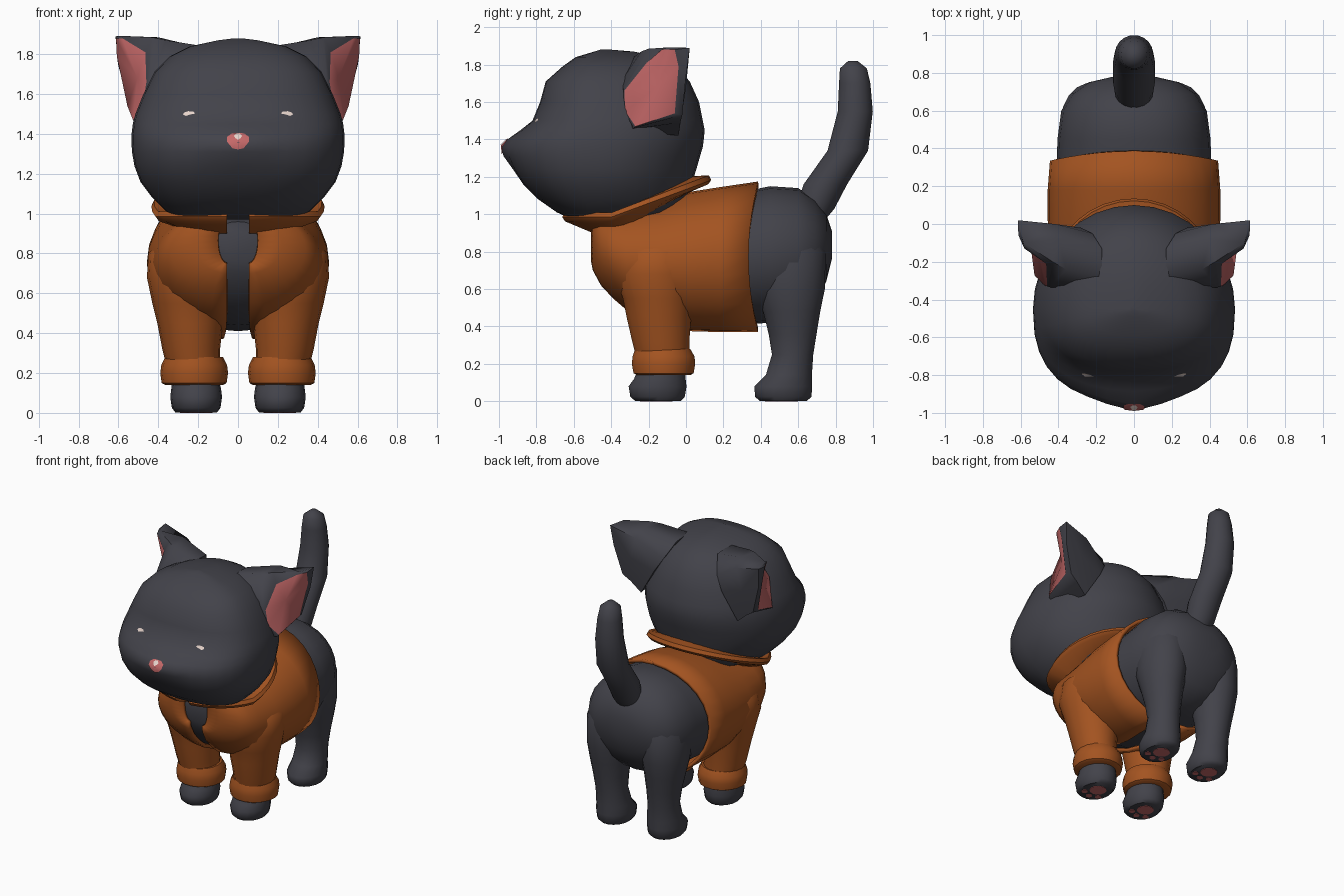
import bpy, bmesh, math
from mathutils import Vector
from mathutils.bvhtree import BVHTree

def material(name, rgb):
    m = bpy.data.materials.new(name)
    m.diffuse_color = (*rgb, 1)
    return m

FUR = material("charcoal fur", (0.055, 0.055, 0.068))
ORANGE = material("orange cloth", (0.37, 0.088, 0.015))
PINK = material("pink skin", (0.56, 0.14, 0.14))
CREAM = material("cream", (0.8, 0.66, 0.6))
N = 18

def finish(bm, name, mats, mirror=False, angle=50, shell=0):
    """Turn a bmesh into a smooth object, optionally mirrored or thickened."""
    bmesh.ops.recalc_face_normals(bm, faces=bm.faces)
    me = bpy.data.meshes.new(name)
    bm.to_mesh(me)
    bm.free()
    for m in mats:
        me.materials.append(m)
    me.polygons.foreach_set("use_smooth", [True] * len(me.polygons))
    me.set_sharp_from_angle(angle=math.radians(angle))
    ob = bpy.data.objects.new(name, me)
    bpy.context.collection.objects.link(ob)
    if shell:
        mod = ob.modifiers.new("thickness", 'SOLIDIFY')
        mod.thickness, mod.offset = shell, -1
    if mirror:
        ob.modifiers.new("mirror", 'MIRROR')
    return ob

def loft(rings, closed=True, caps=True):
    """Skin a list of equal-length point rings."""
    bm = bmesh.new()
    rows = [[bm.verts.new(p) for p in r] for r in rings]
    n = len(rows[0])
    for a, b in zip(rows, rows[1:]):
        for i in range(n if closed else n - 1):
            j = (i + 1) % n
            bm.faces.new((a[i], a[j], b[j], b[i]))
    if caps:
        bm.faces.new(rows[0])
        bm.faces.new(rows[-1])
    return bm

def upright(rows):
    """Horizontal elliptical rings: z, cx, cy, rx, ry."""
    return [[(cx + rx * math.cos(2 * math.pi * i / N), cy + ry * math.sin(2 * math.pi * i / N), z)
             for i in range(N)] for z, cx, cy, rx, ry in rows]

# Head: rings of z, front y, back y, half width; blunt front with a muzzle bump
def head_ring(z, yf, yb, hw, yc=-0.45):
    ring = []
    for i in range(32):
        t = 2 * math.pi * i / 32
        c, s = math.cos(t), math.sin(t)
        e = 0.8 if s < 0 else 1
        x = hw * math.copysign(abs(c) ** e, c)
        y = yc + (yc - yf if s < 0 else yb - yc) * math.copysign(abs(s) ** e, s)
        if s < 0:
            y -= 0.05 * math.exp(-(x / 0.15) ** 2 - ((z - 1.355) / 0.075) ** 2)
        ring.append((x, y, z))
    return ring

head = loft([head_ring(*r) for r in [
    (0.97, -0.60, -0.02, 0.27), (1.01, -0.69, 0.0, 0.36), (1.08, -0.79, 0.01, 0.43),
    (1.16, -0.87, 0.03, 0.49), (1.24, -0.92, 0.055, 0.52), (1.31, -0.94, 0.075, 0.532),
    (1.36, -0.94, 0.09, 0.535), (1.40, -0.92, 0.095, 0.534), (1.45, -0.875, 0.10, 0.528),
    (1.50, -0.82, 0.09, 0.515), (1.60, -0.78, 0.07, 0.475),
    (1.71, -0.75, 0.02, 0.42), (1.79, -0.66, -0.05, 0.34), (1.84, -0.59, -0.14, 0.24),
    (1.87, -0.49, -0.28, 0.10), (1.88, -0.46, -0.40, 0.02)]])
head_tree = BVHTree.FromBMesh(head)
finish(head, "head", [FUR])

# Eyes and nose: thin plates laid on the face
def face_plate(name, outline, lift, mat, mirror=False):
    bm = bmesh.new()
    cx = sum(p[0] for p in outline) / len(outline)
    cz = sum(p[1] for p in outline) / len(outline)
    vs = []
    for x, z in outline + [(cx, cz)]:
        hit = head_tree.ray_cast(Vector((x, -3, z)), Vector((0, 1, 0)))[0]
        vs.append(bm.verts.new(hit - Vector((0, lift, 0))))
    rim, mid = vs[:-1], vs[-1]
    for a, b in zip(rim, rim[1:] + rim[:1]):
        bm.faces.new((a, b, mid))
    finish(bm, name, [mat], mirror)

face_plate("eye", [(0.215, 1.503), (0.24, 1.497), (0.262, 1.49), (0.276, 1.497),
                   (0.272, 1.507), (0.25, 1.514), (0.225, 1.513)], 0.006, CREAM, True)
face_plate("nose", [(0, 1.322), (0.028, 1.328), (0.054, 1.36), (0.056, 1.385), (0.03, 1.403), (0, 1.405),
                    (-0.03, 1.403), (-0.056, 1.385), (-0.054, 1.36), (-0.028, 1.328)], 0.007, PINK)
face_plate("nose_highlight", [(0, 1.37), (0.012, 1.378), (0.02, 1.39), (0.01, 1.402),
                              (-0.01, 1.402), (-0.02, 1.39), (-0.012, 1.378)], 0.011, CREAM)

# Ears: lofted from the skull to a rim, closed by a recessed pink fan
bm = loft([
    [(0.25, -0.36, 1.75), (0.38, -0.34, 1.62), (0.42, -0.30, 1.45), (0.40, -0.04, 1.42),
     (0.28, -0.02, 1.62), (0.22, -0.05, 1.72), (0.17, -0.13, 1.83), (0.17, -0.28, 1.84)],
    [(0.37, -0.34, 1.72), (0.43, -0.335, 1.58), (0.48, -0.29, 1.455), (0.48, -0.03, 1.49),
     (0.46, 0.0, 1.68), (0.42, 0.0, 1.84), (0.40, -0.08, 1.885), (0.36, -0.24, 1.87)],
    [(0.445, -0.335, 1.67), (0.46, -0.33, 1.55), (0.52, -0.28, 1.46), (0.54, -0.02, 1.53),
     (0.60, 0.0, 1.74), (0.615, 0.02, 1.89), (0.585, -0.10, 1.892), (0.43, -0.20, 1.885)],
    [(0.46, -0.33, 1.66), (0.475, -0.325, 1.55), (0.527, -0.27, 1.47), (0.555, -0.06, 1.54),
     (0.608, -0.04, 1.79), (0.612, -0.06, 1.88), (0.58, -0.13, 1.88), (0.465, -0.21, 1.81)]])
bm.faces.ensure_lookup_table()
fan = bmesh.ops.poke(bm, faces=[bm.faces[-1]])
fan["verts"][0].co = (0.505, -0.16, 1.68)
for f in fan["faces"]:
    f.material_index = 1
finish(bm, "ear", [FUR, PINK], mirror=True, angle=55)

# Body: cross-sections of y, bottom, top, half width
def section(y, zb, zt, hw):
    ring = []
    for i in range(24):
        s, c = math.sin(math.pi * i / 12), math.cos(math.pi * i / 12)
        ring.append((hw * math.copysign(abs(s) ** 0.9, s), y, (zb + zt) / 2 - (zt - zb) / 2 * c))
    return ring

finish(loft([section(*r) for r in [
    (-0.485, 0.76, 0.96, 0.13), (-0.46, 0.70, 0.97, 0.23), (-0.42, 0.63, 0.98, 0.30),
    (-0.32, 0.52, 1.01, 0.37), (-0.15, 0.44, 1.04, 0.40), (0.1, 0.41, 1.09, 0.415),
    (0.3, 0.41, 1.12, 0.41), (0.45, 0.42, 1.15, 0.405), (0.6, 0.45, 1.14, 0.385),
    (0.69, 0.53, 1.08, 0.33), (0.75, 0.64, 1.0, 0.24), (0.78, 0.76, 0.91, 0.11)]]), "body", [FUR])

# Jacket: half shell, mirrored; gaps keep the chest and belly open
def jacket_section(y, zb, zt, hw, low_gap, top_gap, bow=0.0):
    ring = []
    for i in range(15):
        t = math.pi * i / 14
        s, c = math.sin(t), math.cos(t)
        g = low_gap + (top_gap - low_gap) * i / 14
        ring.append((g + (hw - g) * s, y + bow * (c * c - 0.6), (zb + zt) / 2 - (zt - zb) / 2 * c))
    return ring

finish(loft([jacket_section(*r) for r in [
    (-0.508, 0.75, 0.98, 0.10, 0.055, 0.055), (-0.498, 0.70, 1.0, 0.22, 0.055, 0.055),
    (-0.455, 0.62, 1.02, 0.34, 0.055, 0.055), (-0.39, 0.55, 1.03, 0.39, 0.055, 0.055),
    (-0.32, 0.49, 1.04, 0.415, 0.055, 0.03), (-0.15, 0.41, 1.07, 0.445, 0.06, 0),
    (0.02, 0.375, 1.12, 0.457, 0.07, 0), (0.18, 0.37, 1.145, 0.457, 0.08, 0),
    (0.365, 0.37, 1.175, 0.445, 0.08, 0, 0.05)]],
    closed=False, caps=False), "jacket", [ORANGE], mirror=True, shell=0.025)

# Collar: tilted flared band with a gap at the front
collar = []
for i in range(33):
    band = []
    for scale, dz in ((0.58, -0.09), (0.96, -0.028), (1.0, -0.005), (0.97, 0.02), (0.72, 0.015)):
        t0 = math.asin(0.055 / (0.435 * scale))
        t = t0 + (2 * math.pi - 2 * t0) * i / 32
        c = math.cos(t)
        reach = 0.385 if c > 0 else 0.415
        z = 0.99 + max(0, -0.28 - reach * c + 0.4) * 0.37
        band.append((0.435 * scale * math.sin(t), -0.28 - reach * scale * c, z + dz))
    collar.append(band)
finish(loft(collar), "collar", [ORANGE])

# Sleeves and rolled cuffs
finish(loft(upright([
    (0.24, 0.225, -0.125, 0.135, 0.145), (0.32, 0.235, -0.135, 0.145, 0.155),
    (0.45, 0.24, -0.145, 0.165, 0.175), (0.55, 0.25, -0.15, 0.18, 0.19),
    (0.68, 0.26, -0.16, 0.197, 0.225), (0.80, 0.26, -0.15, 0.19, 0.21),
    (0.90, 0.22, -0.14, 0.13, 0.15)])), "sleeve", [ORANGE], mirror=True)
finish(loft(upright([
    (0.14, 0.22, -0.12, 0.145, 0.145), (0.15, 0.22, -0.12, 0.163, 0.163),
    (0.20, 0.22, -0.12, 0.17, 0.172), (0.24, 0.22, -0.12, 0.165, 0.168),
    (0.28, 0.22, -0.125, 0.145, 0.15)])), "cuff", [ORANGE], mirror=True)

# Legs with paws
finish(loft(upright([
    (0.003, 0.21, -0.15, 0.105, 0.125), (0.025, 0.21, -0.152, 0.122, 0.148),
    (0.08, 0.21, -0.152, 0.13, 0.157), (0.12, 0.21, -0.14, 0.125, 0.14),
    (0.2, 0.215, -0.125, 0.11, 0.12)])), "front_leg", [FUR], mirror=True)
finish(loft(upright([
    (0.003, 0.21, 0.52, 0.105, 0.13), (0.025, 0.21, 0.52, 0.122, 0.153),
    (0.08, 0.21, 0.52, 0.13, 0.157), (0.14, 0.21, 0.55, 0.12, 0.125),
    (0.25, 0.215, 0.57, 0.11, 0.112), (0.36, 0.22, 0.57, 0.12, 0.13),
    (0.48, 0.225, 0.565, 0.14, 0.155), (0.6, 0.225, 0.555, 0.16, 0.19),
    (0.8, 0.22, 0.55, 0.165, 0.2), (0.95, 0.2, 0.53, 0.12, 0.14)])), "hind_leg", [FUR], mirror=True)

# Paw pads: thin discs under each foot
for name, cy in (("front_paw_pads", -0.15), ("hind_paw_pads", 0.52)):
    bm = bmesh.new()
    for x, y, r in ((0, 0.02, 0.058), (-0.06, -0.05, 0.022), (0, -0.075, 0.022), (0.06, -0.05, 0.022)):
        disc = bmesh.ops.create_cone(bm, cap_ends=True, segments=12, radius1=r, radius2=r, depth=0.004)
        bmesh.ops.translate(bm, verts=disc["verts"], vec=(0.21 + x, cy + y, 0.002))
    finish(bm, name, [PINK], mirror=True)

# Tail
finish(loft(upright([
    (0.94, 0, 0.64, 0.08, 0.08), (1.03, 0, 0.69, 0.10, 0.105), (1.16, 0, 0.745, 0.11, 0.118),
    (1.34, 0, 0.865, 0.11, 0.11), (1.55, 0, 0.905, 0.10, 0.095), (1.70, 0, 0.902, 0.085, 0.085),
    (1.78, 0, 0.895, 0.07, 0.073), (1.82, 0, 0.892, 0.022, 0.025)])), "tail", [FUR])
